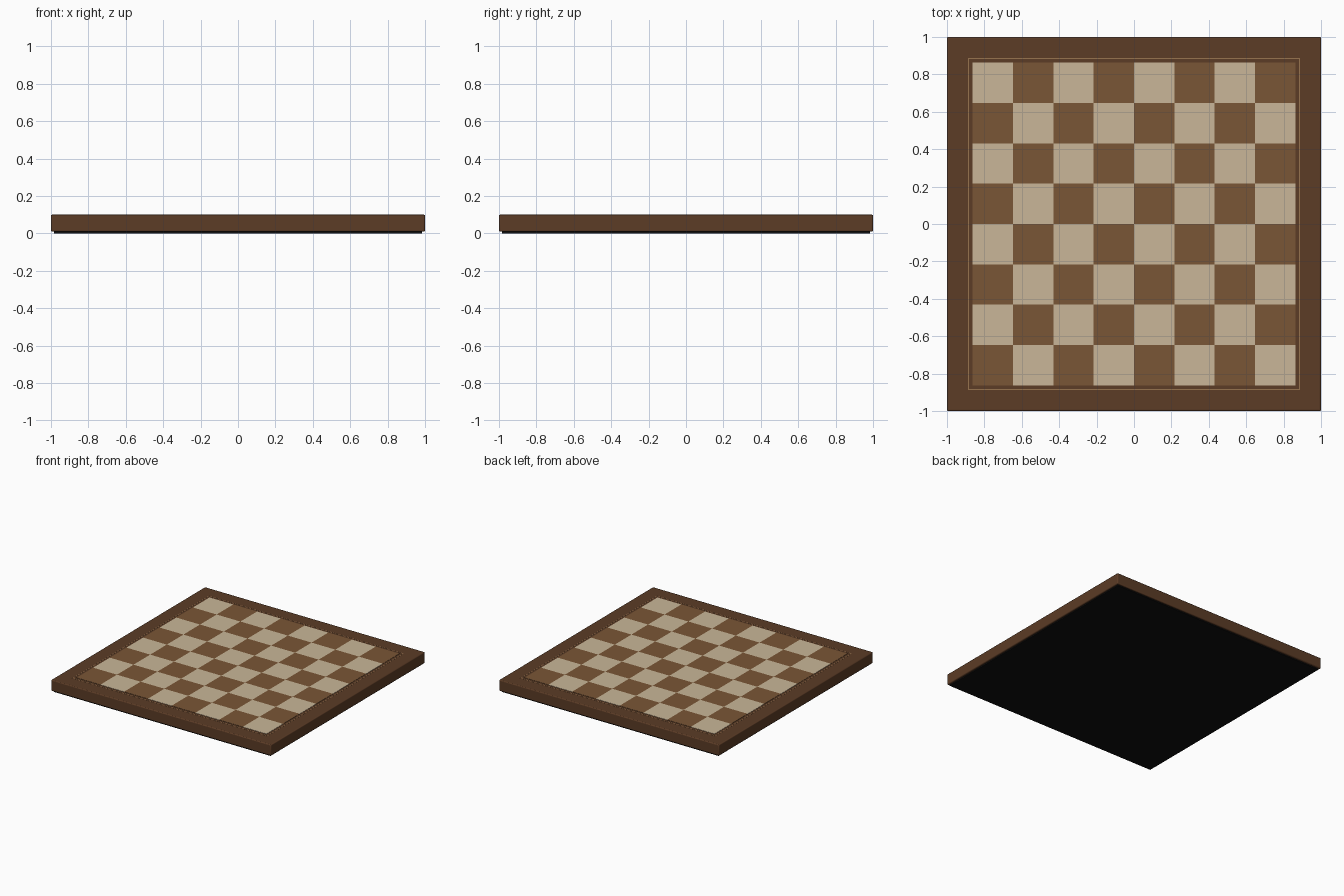
import bpy, bmesh
from mathutils import Matrix, Vector

if "Cube" in bpy.data.objects:
    bpy.data.objects.remove(bpy.data.objects["Cube"])

FIELD = 0.863           # half width of the playing field
SQ = FIELD / 4          # side of one square


def material(name, rgb):
    m = bpy.data.materials.new(name)
    # picked screen colours converted to linear
    m.diffuse_color = tuple((c / 255) ** 2.2 for c in rgb) + (1,)
    m.use_nodes = True
    m.node_tree.nodes["Principled BSDF"].inputs["Base Color"].default_value = m.diffuse_color
    return m


def boxes(name, items, mat, bevel=0.0):
    """One object from a list of (xmin, xmax, ymin, ymax, zmin, zmax) boxes."""
    bm = bmesh.new()
    for x0, x1, y0, y1, z0, z1 in items:
        centre = Vector(((x0 + x1) / 2, (y0 + y1) / 2, (z0 + z1) / 2))
        size = (x1 - x0, y1 - y0, z1 - z0, 1)
        bmesh.ops.create_cube(bm, size=1, matrix=Matrix.Translation(centre) @ Matrix.Diagonal(size))
    me = bpy.data.meshes.new(name)
    bm.to_mesh(me)
    bm.free()
    me.materials.append(mat)
    ob = bpy.data.objects.new(name, me)
    bpy.context.collection.objects.link(ob)
    if bevel:
        mod = ob.modifiers.new("bevel", "BEVEL")
        mod.width, mod.segments = bevel, 3
        bpy.ops.object.select_all(action='DESELECT')
        ob.select_set(True)
        bpy.context.view_layer.objects.active = ob
        bpy.ops.object.shade_smooth_by_angle()
    return ob


walnut = material("walnut", (92, 62, 42))
light = material("light_wood", (200, 181, 151))
dark = material("dark_wood", (121, 87, 57))
brass = material("inlay_tan", (150, 115, 80))
felt = material("black_felt", (24, 24, 24))

# Board body and felt underside
boxes("board_frame", [(-1, 1, -1, 1, 0.009, 0.1)], walnut, bevel=0.007)
boxes("felt_base", [(-0.985, 0.985, -0.985, 0.985, 0, 0.012)], felt)

# Playing squares, dark in the near left corner
tiles = ([], [])
for i in range(8):
    for j in range(8):
        x, y = -FIELD + i * SQ, -FIELD + j * SQ
        tiles[(i + j) % 2].append((x, x + SQ, y, y + SQ, 0.09, 0.102))
boxes("dark_squares", tiles[0], dark)
boxes("light_squares", tiles[1], light)

# Thin inlay line around the field
a, b = 0.8825, 0.8865
strips = []
for s in (-1, 1):
    lo, hi = sorted((s * a, s * b))
    strips.append((-b, b, lo, hi, 0.095, 0.1008))
    strips.append((lo, hi, -a, a, 0.095, 0.1008))
boxes("inlay_line", strips, brass)
